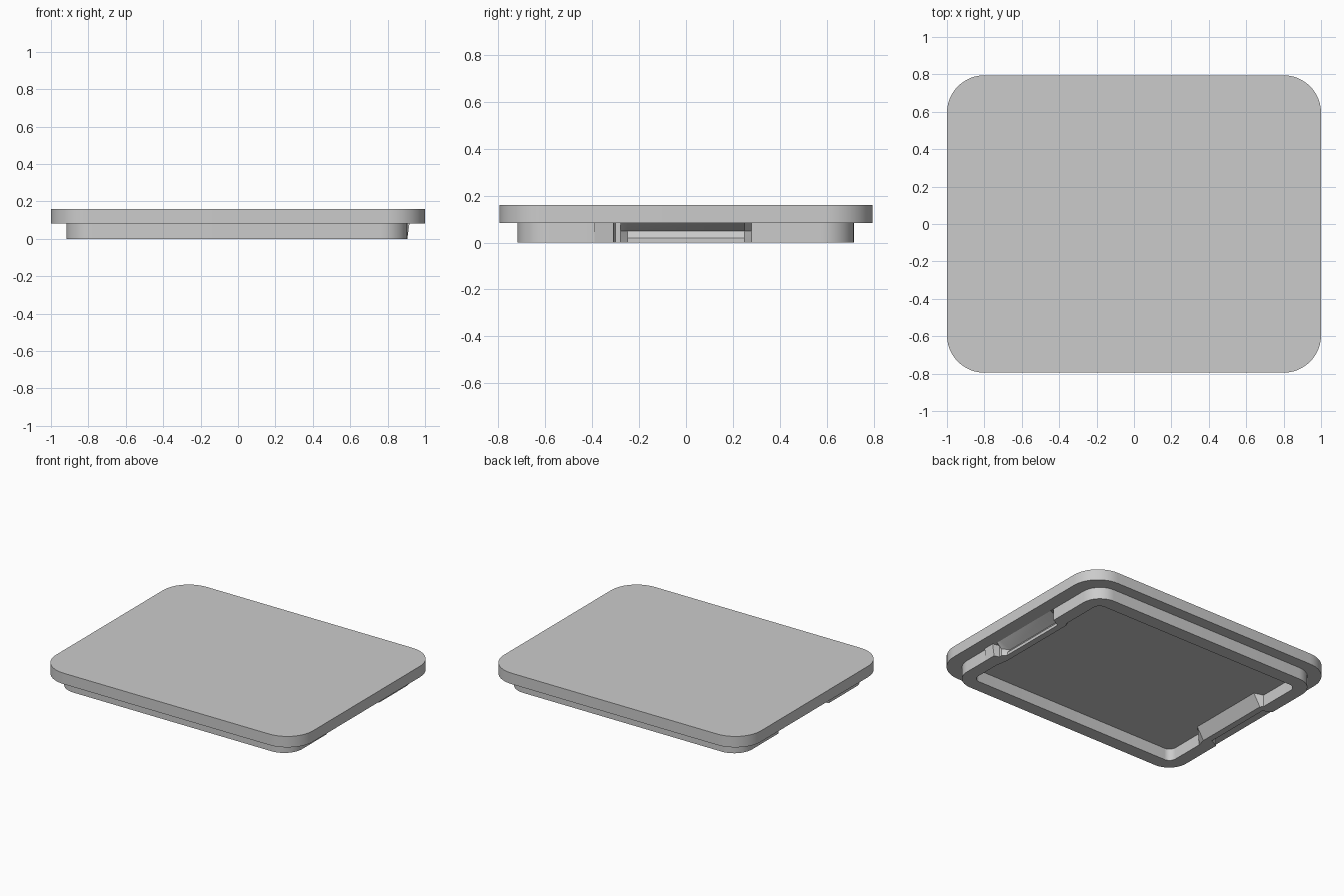
import bpy, bmesh, math

if "Cube" in bpy.data.objects:
    bpy.data.objects.remove(bpy.data.objects["Cube"], do_unlink=True)

UNDERSIDE, TOP = 0.083, 0.16

grey = bpy.data.materials.new("plain grey")
grey.use_nodes = True
colour = (0.6, 0.6, 0.6, 1)
grey.diffuse_color = colour
grey.node_tree.nodes["Principled BSDF"].inputs["Base Color"].default_value = colour


def finish(name, bm):
    bmesh.ops.remove_doubles(bm, verts=bm.verts, dist=1e-5)
    bm.normal_update()
    bmesh.ops.recalc_face_normals(bm, faces=bm.faces)
    mesh = bpy.data.meshes.new(name)
    bm.to_mesh(mesh)
    bm.free()
    mesh.materials.append(grey)
    obj = bpy.data.objects.new(name, mesh)
    bpy.context.collection.objects.link(obj)
    bpy.ops.object.select_all(action="DESELECT")
    obj.select_set(True)
    bpy.context.view_layer.objects.active = obj
    bpy.ops.object.shade_smooth_by_angle(angle=math.radians(25))


def rounded_loop(x0, x1, y0, y1, r, left_side=(), right_side=(), steps=12):
    """Rounded rectangle outline; extra points may shape the two short sides."""
    corners = [(x1 - r, y1 - r), (x0 + r, y1 - r), (x0 + r, y0 + r), (x1 - r, y0 + r)]
    pts = []
    for i, (cx, cy) in enumerate(corners):
        for s in range(steps + 1):
            a = math.pi / 2 * (i + s / steps)
            pts.append((cx + r * math.cos(a), cy + r * math.sin(a)))
        if i == 1:
            pts.extend(right_side)
    return pts + list(left_side)


def ring_verts(bm, pts, z):
    return [bm.verts.new((x, y, z)) for x, y in pts]


def bridge(bm, a, b):
    for i in range(len(a)):
        j = (i + 1) % len(a)
        bm.faces.new((a[i], a[j], b[j], b[i]))


# Flat lid plate with rounded corners
bm = bmesh.new()
outline = rounded_loop(-1, 1, -0.795, 0.795, 0.2)
low, high = ring_verts(bm, outline, UNDERSIDE), ring_verts(bm, outline, TOP)
bridge(bm, low, high)
bm.faces.new(low)
bm.faces.new(high)
finish("lid_plate", bm)

# Cross-section levels of the rim: four up the outside, two down the inside
LEVELS = (0, 0.02, 0.05, UNDERSIDE, UNDERSIDE, 0)
WALL = (0.905,) * 4
TAB = (0.905, 0.908, 0.912, 0.917)
SLOT = (0.87,) * 4
GROOVE = (0.845, 0.845, 0.82, 0.905)
PLAIN_INNER = (0.815, 0.815)
BACKING = (0.75, 0.80)

# Finger groove with sloped backing, plus a locating tab and slot on the left
left_stations = [
    (-0.39, WALL + PLAIN_INNER),
    (-0.39, TAB + PLAIN_INNER),
    (-0.31, TAB + BACKING),
    (-0.30, SLOT + BACKING),
    (-0.28, SLOT + BACKING),
    (-0.28, SLOT[:3] + WALL[3:] + BACKING),
    (-0.25, GROOVE + BACKING),
    (0.25, GROOVE + BACKING),
    (0.28, WALL + BACKING),
    (0.30, WALL + PLAIN_INNER),
]
# Plain finger groove on the right
right_stations = [
    (0.30, WALL + PLAIN_INNER),
    (0.28, WALL + BACKING),
    (0.25, GROOVE + BACKING),
    (-0.25, GROOVE + BACKING),
    (-0.28, WALL + BACKING),
    (-0.34, WALL + PLAIN_INNER),
]

# Hollow rim under the plate
bm = bmesh.new()
loops = []
for level, z in enumerate(LEVELS):
    left = [(xs[level], y) for y, xs in left_stations]
    right = [(-xs[level] - 0.013, y) for y, xs in right_stations]
    if level < 4:
        pts = rounded_loop(-0.918, 0.905, -0.718, 0.715, 0.14, left, right)
    else:
        pts = rounded_loop(-0.828, 0.815, -0.625, 0.62, 0.05, left, right)
    loops.append(ring_verts(bm, pts, z))
for i in range(len(loops)):
    bridge(bm, loops[i], loops[(i + 1) % len(loops)])
finish("lid_rim", bm)
